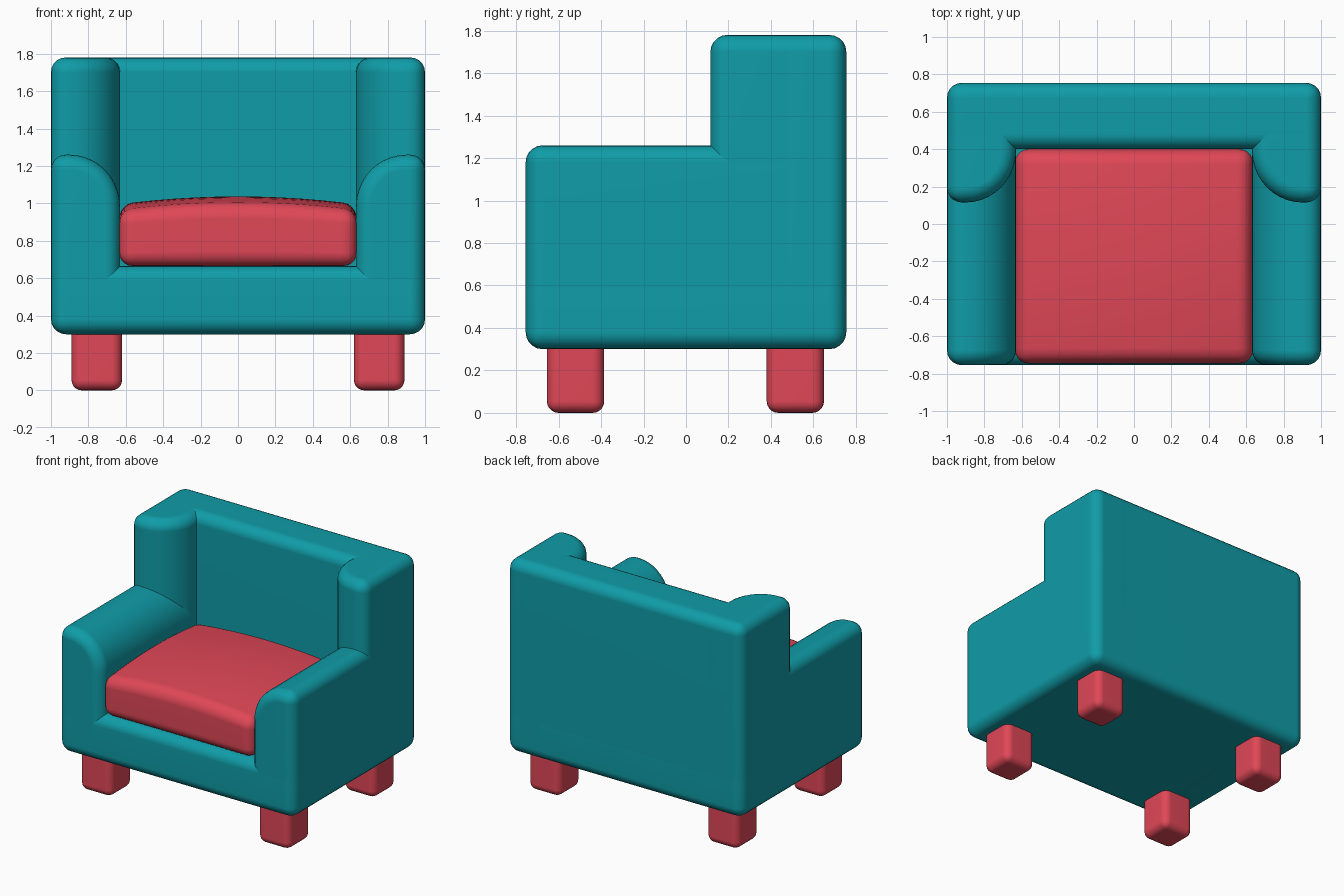
import bpy, bmesh, math
from mathutils import Vector

if "Cube" in bpy.data.objects:
    bpy.data.objects.remove(bpy.data.objects["Cube"])


def material(name, rgb):
    m = bpy.data.materials.new(name)
    m.diffuse_color = (*rgb, 1)
    m.use_nodes = True
    m.node_tree.nodes["Principled BSDF"].inputs["Base Color"].default_value = m.diffuse_color
    return m


TEAL = material("teal fabric", (0.005, 0.335, 0.39))
RED = material("coral red", (0.745, 0.063, 0.095))


def round_edges(bm, r, seg=5):
    bmesh.ops.recalc_face_normals(bm, faces=bm.faces)
    edges = [e for e in bm.edges if e.calc_face_angle(0) > math.radians(40)]
    bmesh.ops.bevel(bm, geom=edges, offset=r, segments=seg, profile=0.5,
                    affect='EDGES', clamp_overlap=False)


def finish(bm, name, mat):
    bmesh.ops.recalc_face_normals(bm, faces=bm.faces)
    me = bpy.data.meshes.new(name)
    bm.to_mesh(me)
    bm.free()
    me.materials.append(mat)
    ob = bpy.data.objects.new(name, me)
    bpy.context.collection.objects.link(ob)
    bpy.ops.object.select_all(action='DESELECT')
    ob.select_set(True)
    bpy.context.view_layer.objects.active = ob
    bpy.ops.object.shade_smooth_by_angle(angle=math.radians(40))
    wn = ob.modifiers.new("even shading", 'WEIGHTED_NORMAL')
    wn.keep_sharp = True
    return ob


def prism(points, direction, r):
    """Extrude a closed 3D outline along direction and round its hard edges."""
    bm = bmesh.new()
    f = bm.faces.new([bm.verts.new(p) for p in points])
    ext = bmesh.ops.extrude_face_region(bm, geom=[f])
    moved = [v for v in ext['geom'] if isinstance(v, bmesh.types.BMVert)]
    bmesh.ops.translate(bm, vec=Vector(direction), verts=moved)
    round_edges(bm, r)
    return bm


def box(x0, x1, y0, y1, z0, z1, r):
    return prism([(x0, y0, z0), (x1, y0, z0), (x1, y1, z0), (x0, y1, z0)],
                 (0, 0, z1 - z0), r)


R = 0.08
arc = [math.radians(a) for a in range(0, 91, 9)]

# base under the seat and the backrest
finish(box(-1, 1, -0.755, 0.755, 0.3, 0.665, R), "base", TEAL)
finish(box(-1, 1, 0.40, 0.755, 0.3, 1.78, R), "backrest", TEAL)

for s, side in ((-1, "left"), (1, "right")):
    # arm: front profile with a rounded inner top
    prof = [(1, 0.3), (1, 1.26)]
    prof += [(0.90 - 0.27 * math.sin(a), 0.98 + 0.28 * math.cos(a)) for a in arc]
    prof += [(0.63, 0.3)]
    finish(prism([(s * x, -0.755, z) for x, z in prof], (0, 1.51, 0), R),
           side + "_arm", TEAL)

    # wing: plan profile with a rounded inner front
    plan = [(1, 0.755), (1, 0.115)]
    plan += [(0.90 - 0.27 * math.sin(a), 0.395 - 0.28 * math.cos(a)) for a in arc]
    plan += [(0.63, 0.755)]
    finish(prism([(s * x, y, 0.3) for x, y in plan], (0, 0, 1.48), R),
           side + "_wing", TEAL)

    # legs
    for y, where in ((-0.52, "front"), (0.515, "back")):
        a, b = sorted((s * 0.62, s * 0.89))
        finish(box(a, b, y - 0.135, y + 0.135, 0, 0.42, 0.055),
               f"{where}_{side}_leg", RED)

# crowned seat cushion
bm = box(-0.635, 0.635, -0.745, 0.40, 0.665, 0.955, 0.07)
for i in range(-5, 6):
    for co, no in (((i * 0.11, 0, 0), (1, 0, 0)),
                   ((0, -0.172 + i * 0.098, 0), (0, 1, 0))):
        bmesh.ops.bisect_plane(bm, geom=bm.verts[:] + bm.edges[:] + bm.faces[:],
                               plane_co=co, plane_no=no)
for v in bm.verts:
    u, w = v.co.x / 0.635, (v.co.y + 0.172) / 0.573
    v.co.z += (0.042 * (1 - u * u) + 0.04 * (1 - w * w)) * (v.co.z - 0.665) / 0.29
finish(bm, "seat_cushion", RED)
